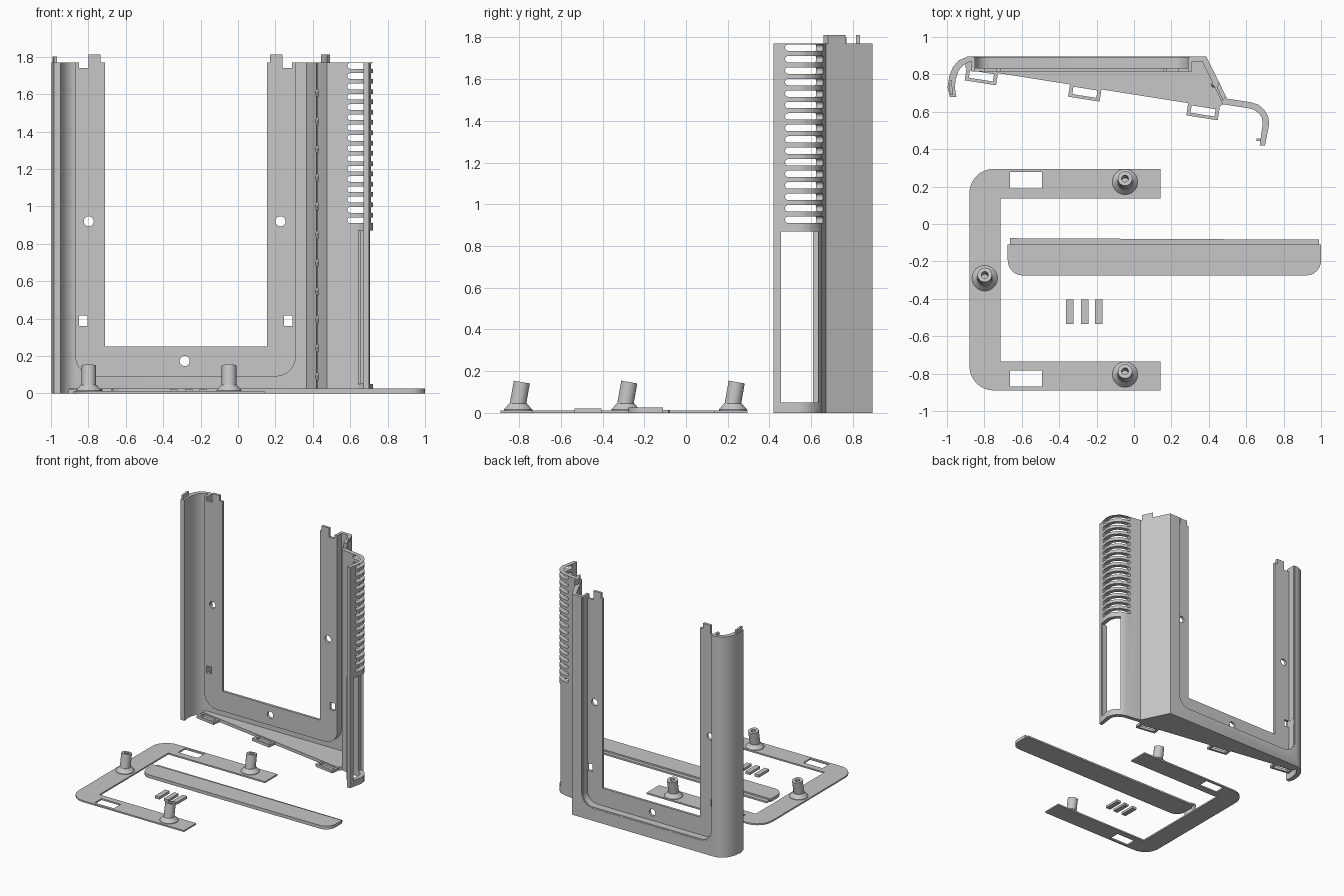
import bpy, bmesh, math
from mathutils import Vector

if "Cube" in bpy.data.objects:
    bpy.data.objects.remove(bpy.data.objects["Cube"])

grey = bpy.data.materials.new("light_grey")
grey.diffuse_color = (0.57, 0.57, 0.57, 1)
grey.use_nodes = True
grey.node_tree.nodes["Principled BSDF"].inputs["Base Color"].default_value = grey.diffuse_color


def finish(name, bm):
    bmesh.ops.recalc_face_normals(bm, faces=bm.faces[:])
    me = bpy.data.meshes.new(name)
    bm.to_mesh(me)
    bm.free()
    me.materials.append(grey)
    ob = bpy.data.objects.new(name, me)
    bpy.context.collection.objects.link(ob)
    return ob


def prism(name, pts, axis, lo, hi):
    """Extrude a 2D outline along an axis."""
    def at(p, d):
        return {'z': (p[0], p[1], d), 'y': (p[0], d, p[1]), 'x': (d, p[0], p[1])}[axis]
    bm = bmesh.new()
    face = bm.faces.new([bm.verts.new(at(p, lo)) for p in pts])
    ext = bmesh.ops.extrude_face_region(bm, geom=[face])
    shift = Vector(at((0, 0), hi - lo))
    bmesh.ops.translate(bm, vec=shift, verts=[v for v in ext['geom'] if isinstance(v, bmesh.types.BMVert)])
    return finish(name, bm)


def box(name, x, y, z):
    return prism(name, rrect(x[0], y[0], x[1], y[1]), 'z', *z)


def rrect(x0, y0, x1, y1, r=(0, 0, 0, 0), n=8):
    """Rectangle with a radius per corner: lower left, lower right, upper right, upper left."""
    out = []
    corners = [(x0, y0, 1, 1, 180), (x1, y0, -1, 1, 270), (x1, y1, -1, -1, 0), (x0, y1, 1, -1, 90)]
    for (x, y, sx, sy, a0), rad in zip(corners, r):
        if rad == 0:
            out.append((x, y))
            continue
        for i in range(n + 1):
            a = math.radians(a0 + 90 * i / n)
            out.append((x + sx * rad + rad * math.cos(a), y + sy * rad + rad * math.sin(a)))
    return out


def circle(x, y, r, n=24):
    return [(x + r * math.cos(2 * math.pi * i / n), y + r * math.sin(2 * math.pi * i / n)) for i in range(n)]


def lathe(name, profile, loc, tilt=0, n=32):
    bm = bmesh.new()
    vs = [bm.verts.new((r, 0, z)) for r, z in profile]
    es = [bm.edges.new(e) for e in zip(vs, vs[1:])]
    bmesh.ops.spin(bm, geom=vs + es, cent=(0, 0, 0), axis=(0, 0, 1), angle=2 * math.pi, steps=n)
    bmesh.ops.remove_doubles(bm, verts=bm.verts[:], dist=1e-4)
    ob = finish(name, bm)
    ob.location = loc
    ob.rotation_euler.x = tilt
    return ob


def cut(ob, *cutters):
    for c in cutters:
        m = ob.modifiers.new("cut", 'BOOLEAN')
        m.operation, m.solver, m.object = 'DIFFERENCE', 'EXACT', c
        bpy.context.view_layer.objects.active = ob
        bpy.ops.object.modifier_apply(modifier=m.name)
    for c in cutters:
        bpy.data.objects.remove(c)


# Main shell: one thin wall profile with a hooked wing at each end
outer = [(-.985, .68), (-.997, .73), (-.988, .79), (-.968, .84), (-.937, .875), (-.89, .895),
         (.387, .895), (.498, .67), (.625, .651), (.667, .637), (.70, .606), (.718, .572),
         (.723, .535), (.70, .42)]
inner = [(.672, .42), (.688, .535), (.684, .567), (.667, .592), (.643, .61), (.617, .618),
         (.475, .64), (.365, .868), (-.88, .868), (-.912, .85), (-.938, .82), (-.953, .775),
         (-.958, .73), (-.95, .68)]
shell = prism("wall_shell", outer + inner, 'z', 0, 1.77)
cut(shell, prism("recess_cut", rrect(-.86, .10, .30, 2, (.1, .1, 0, 0)), 'y', .80, 1),
    box("window_cut", (.645, .9), (.455, .635), (.05, .87)))

# Vent slots round the right wing, rounded at both ends
for i in range(16):
    z, h = .926 + i * .055, .0155
    cut(shell,
        prism("slot_cut_back", rrect(.585, z - h, .74, z + h, (.015, 0, 0, .015), 5), 'y', .58, .72),
        prism("slot_cut_side", rrect(.475, z - h, .60, z + h, (.015, 0, 0, .015), 5), 'x', .66, .9))

# Recessed U-shaped panel with raised rim, opening, screw holes and slots
panel = prism("recessed_panel", rrect(-.87, .09, .31, 1.77, (.11, .11, 0, 0)), 'y', .815, .893)
cut(panel, prism("pan_cut", rrect(-.85, .11, .29, 2, (.09, .09, 0, 0)), 'y', .835, 1),
    prism("opening_cut", rrect(-.71, .25, .155, 2), 'y', .7, 1),
    *[prism("hole_cut", circle(x, z, .027), 'y', .7, 1) for x, z in [(-.798, .92), (.227, .92), (-.285, .173)]],
    *[prism("square_cut", rrect(x - .023, .36, x + .023, .417), 'y', .7, 1) for x in (-.828, .268)],
    *[box("notch_cut", (x, x + .05), (.7, .9), (1.74, 2)) for x in (-.85, .238)])

# Tabs on the top edge
box("panel_tab_left", (-.80, -.735), (.815, .835), (1.74, 1.812))
box("panel_tab_right", (.17, .237), (.815, .835), (1.74, 1.812))
prism("slope_tab", [(.452, .765), (.492, .68), (.475, .66), (.445, .725)], 'z', 1.72, 1.812)
prism("wing_tab", [(-.983, .69), (-.968, .69), (-.975, .77), (-.992, .77)], 'z', 1.72, 1.80)


# Floor plate with its slanted front edge
def slant(x):
    return .692 - .158 * x


prism("floor_plate", [(-.90, .835), (-.90, .885), (.385, .894), (.494, .67), (.475, .64),
                      (.45, slant(.45)), (-.87, slant(-.87))], 'z', 0, .025)

# Loop clips along the slanted edge
for i, cx in enumerate((-.812, -.259, .373)):
    loop = prism("clip_%d" % i, rrect(-.085, -.06, .085, .01), 'z', 0, .022)
    cut(loop, box("loop_cut", (-.065, .065), (-.043, -.003), (-1, 1)))
    loop.location = (cx, slant(cx) - .006, 0)
    loop.rotation_euler.z = -math.atan(.158)

# Rib with small bosses on the inside of the sloped wall
prism("inner_rib", [(.415, .775), (.425, .78), (.431, .745), (.421, .74)], 'z', .02, 1.77)
for i in range(11):
    bm = bmesh.new()
    bmesh.ops.create_uvsphere(bm, u_segments=10, v_segments=6, radius=.014)
    bmesh.ops.scale(bm, vec=(1, 1, 1.6), verts=bm.verts[:])
    finish("rib_boss_%d" % i, bm).location = (.426, .743, .09 + i * .1685 * .9)

# Lip beside the side window
box("window_lip", (.655, .70), (.443, .456), (.05, .87))

# Flat U-shaped plate with three angled posts
plate = prism("flat_bracket", rrect(-.88, -.89, .143, .295, (.13, 0, 0, .13)), 'z', 0, .012)
cut(plate, box("mid_cut", (-.715, 1), (-.735, .137), (-1, 1)),
    box("hole_cut_a", (-.663, -.493), (.19, .277), (-1, 1)),
    box("hole_cut_b", (-.663, -.493), (-.87, -.783), (-1, 1)))
for i, (x, y) in enumerate([(-.048, .225), (-.048, -.805), (-.798, -.29)]):
    lathe("post_base_%d" % i, [(0, .008), (.068, .008), (.068, .016), (.042, .045), (0, .045)], (x, y, 0))
    lathe("post_%d" % i, [(0, .01), (.039, .01), (.039, .15), (.018, .15), (.018, .07), (0, .07)],
          (x, y - .008, 0), math.radians(-10))

# Cover strip with a thin rear ledge
prism("cover_strip", rrect(-.675, -.275, 1.0, -.11, (.08, .08, 0, 0)), 'z', 0, .026)
prism("cover_ledge", [(-.663, -.115), (.988, -.115), (.988, -.084), (-.663, -.076)], 'z', 0, .014)

# Small loose spacers
for i, x in enumerate((-.343, -.263, -.188)):
    box("spacer_%d" % i, (x - .02, x + .02), (-.535, -.405), (0, .02))

# Smooth curved walls, keep edges crisp
bpy.ops.object.select_all(action='SELECT')
bpy.ops.object.shade_smooth_by_angle(angle=math.radians(30))
